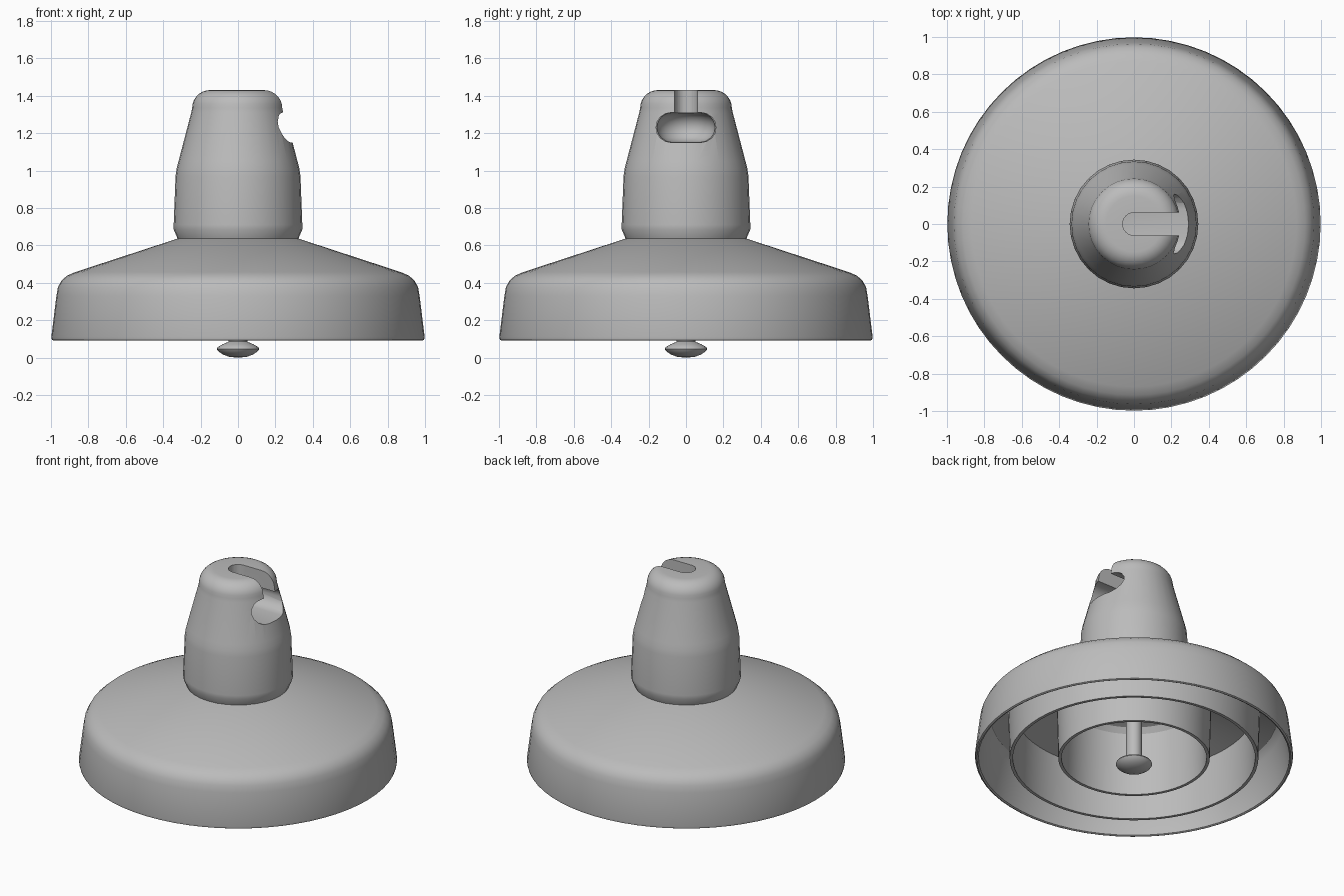
import bpy, bmesh
from math import pi, sin, cos, radians
from mathutils import Matrix

cube = bpy.data.objects.get("Cube")
if cube:
    bpy.data.objects.remove(cube, do_unlink=True)

grey = bpy.data.materials.new("plain grey")
grey.use_nodes = True
GREY = (0.5, 0.5, 0.5, 1)
grey.diffuse_color = GREY
grey.node_tree.nodes["Principled BSDF"].inputs["Base Color"].default_value = GREY


def finish(name, bm):
    bmesh.ops.recalc_face_normals(bm, faces=bm.faces)
    mesh = bpy.data.meshes.new(name)
    bm.to_mesh(mesh)
    bm.free()
    mesh.materials.append(grey)
    obj = bpy.data.objects.new(name, mesh)
    bpy.context.collection.objects.link(obj)
    return obj


def lathe(name, profile, steps):
    """Spin an (r, z) profile round the z axis."""
    bm = bmesh.new()
    verts = [bm.verts.new((r, 0, z)) for r, z in profile]
    edges = [bm.edges.new(pair) for pair in zip(verts, verts[1:])]
    bmesh.ops.spin(bm, geom=verts + edges, axis=(0, 0, 1), cent=(0, 0, 0),
                   angle=2 * pi, steps=steps)
    bmesh.ops.remove_doubles(bm, verts=bm.verts, dist=0.0005)
    return finish(name, bm)


def prism(name, outline, place, length):
    """Extrude a flat outline; place maps (u, v, w) to the model's axes."""
    bm = bmesh.new()
    face = bm.faces.new([bm.verts.new((u, v, 0)) for u, v in outline])
    out = bmesh.ops.extrude_face_region(bm, geom=[face])["geom"]
    tops = [v for v in out if isinstance(v, bmesh.types.BMVert)]
    bmesh.ops.translate(bm, verts=tops, vec=(0, 0, length))
    bm.transform(place)
    return finish(name, bm)


def arc(cx, cz, radius, start, end, n=8):
    angles = [radians(start + (end - start) * i / n) for i in range(n + 1)]
    return [(cx + radius * cos(a), cz + radius * sin(a)) for a in angles]


def shade(obj, angle=32):
    bpy.ops.object.select_all(action="DESELECT")
    obj.select_set(True)
    bpy.context.view_layer.objects.active = obj
    bpy.ops.object.shade_smooth_by_angle(angle=radians(angle))


# Wide bell-shaped shed with two hanging ribs and a hollow head
outer = [(0.0, 0.64), (0.32, 0.637), (0.87, 0.457), (0.915, 0.437),
         (0.945, 0.41), (0.963, 0.375), (0.971, 0.33), (0.998, 0.11),
         (0.995, 0.095), (0.985, 0.09)]
under = [(0.975, 0.095), (0.935, 0.35), (0.90, 0.395), (0.79, 0.43)]
outer_rib = [(0.78, 0.09), (0.76, 0.09), (0.75, 0.435)]
inner_rib = [(0.485, 0.515), (0.475, 0.09), (0.455, 0.09), (0.445, 0.52)]
head = [(0.42, 0.555), (0.30, 0.60), (0.0, 0.61)]
shed = lathe("shed", outer + under + outer_rib + inner_rib + head, 64)
shade(shed)

# Metal cap above the shed
cap = lathe("cap", [(0, 0.62), (0.318, 0.62), (0.327, 0.645), (0.344, 0.685),
                    (0.344, 0.71), (0.334, 0.97), (0.328, 1.01),
                    (0.318, 1.05), (0.25, 1.31)]
            + arc(0.15, 1.335, 0.095, 0, 90, 7) + [(0, 1.43)], 32)

# Cutters for the socket: narrow slot from the top, wide pocket from the side
slot_outline = [(0.5, 0.061), *arc(0, 0, 0.061, 90, 270, 12), (0.5, -0.061)]
slot = prism("slot_cutter", slot_outline, Matrix.Translation((0, 0, 1.2)), 0.4)
pocket_outline = arc(0.08, 1.23, 0.08, -90, 90) + arc(-0.08, 1.23, 0.08, 90, 270)
to_side = Matrix(((0, 0, 1, 0), (1, 0, 0, 0), (0, 1, 0, 0), (0, 0, 0, 1)))
pocket = prism("pocket_cutter", pocket_outline, to_side, 0.5)
pocket_end = lathe("pocket_end_cutter",
                   [(0, 1.152)] + arc(0.078, 1.23, 0.078, -90, 90) + [(0, 1.308)], 32)

for cutter in (pocket_end, pocket, slot):
    mod = cap.modifiers.new(cutter.name, "BOOLEAN")
    mod.operation = "DIFFERENCE"
    mod.solver = "EXACT"
    mod.object = cutter
    bpy.context.view_layer.objects.active = cap
    bpy.ops.object.modifier_apply(modifier=mod.name)
    bpy.data.objects.remove(cutter, do_unlink=True)
shade(cap)

# Hanging pin with a flattened ball end
pin = lathe("pin", [(0, 0), (0.045, 0.003), (0.08, 0.016), (0.105, 0.033),
                    (0.114, 0.046), (0.108, 0.056), (0.08, 0.072),
                    (0.05, 0.085), (0.05, 0.62), (0, 0.62)], 32)
shade(pin)
